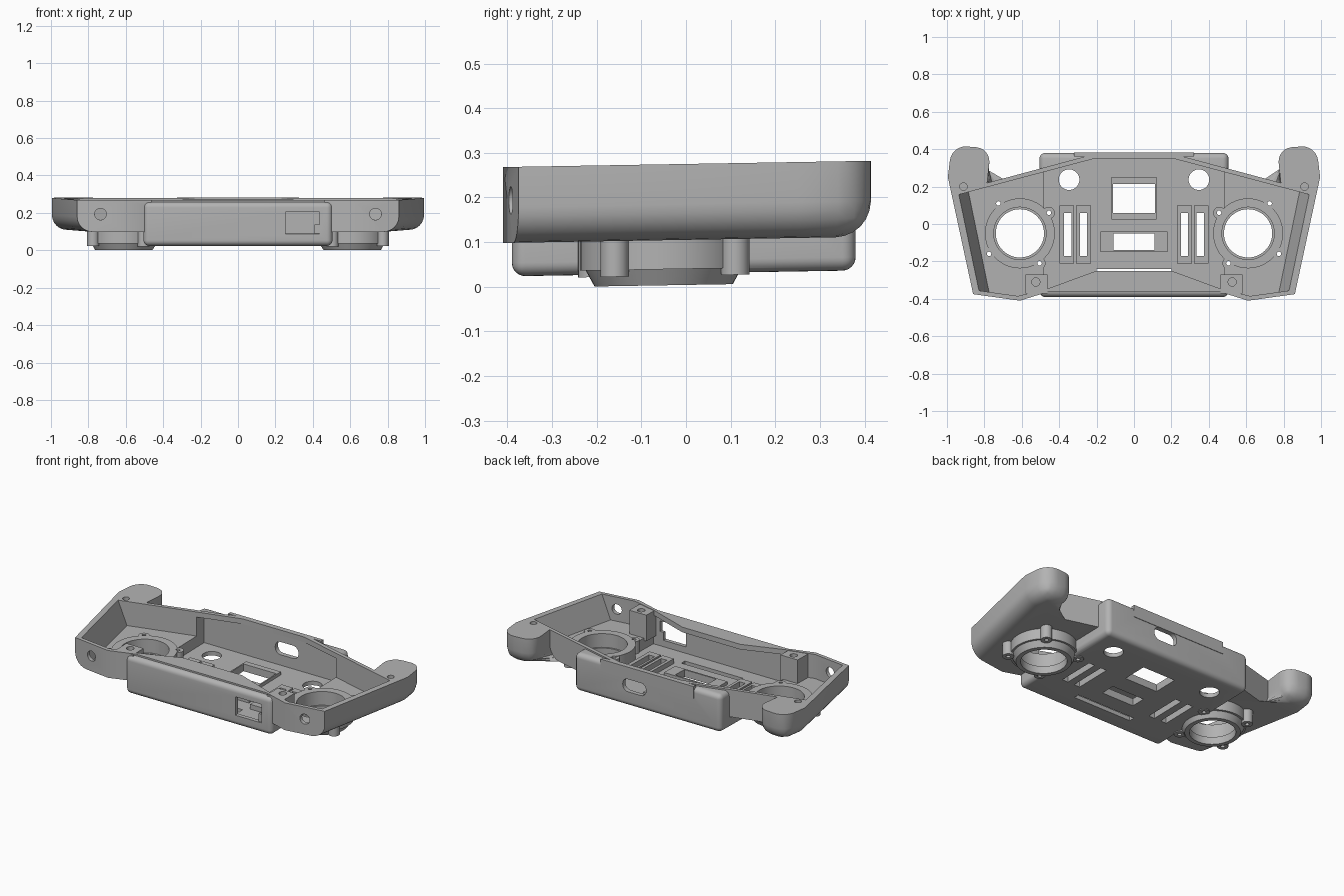
import bpy, bmesh, math
from mathutils import Matrix, Vector

if "Cube" in bpy.data.objects:
    bpy.data.objects.remove(bpy.data.objects["Cube"])

grey = bpy.data.materials.new("plain grey")
grey.use_nodes = True
grey.diffuse_color = (0.45, 0.45, 0.45, 1)
grey.node_tree.nodes["Principled BSDF"].inputs["Base Color"].default_value = grey.diffuse_color


def finish(name, bm):
    bmesh.ops.recalc_face_normals(bm, faces=bm.faces)
    mesh = bpy.data.meshes.new(name)
    bm.to_mesh(mesh)
    bm.free()
    mesh.materials.append(grey)
    ob = bpy.data.objects.new(name, mesh)
    bpy.context.scene.collection.objects.link(ob)
    return ob


def bevel(bm, edges, r, seg=6):
    bmesh.ops.bevel(bm, geom=edges, offset=r, segments=seg, profile=0.5,
                    affect='EDGES', clamp_overlap=True)


def box(name, x0, x1, y0, y1, z0, z1, r=0, along=None):
    """Box by its limits; r rounds all edges, or only those along one axis."""
    bm = bmesh.new()
    size = Vector((x1 - x0, y1 - y0, z1 - z0))
    centre = Vector((x0 + x1, y0 + y1, z0 + z1)) / 2
    bmesh.ops.create_cube(bm, size=1, matrix=Matrix.Translation(centre) @ Matrix.Diagonal(size).to_4x4())
    if r:
        edges = [e for e in bm.edges if along is None
                 or abs((e.verts[0].co - e.verts[1].co)[along]) > 1e-4]
        bevel(bm, edges, r)
    return finish(name, bm)


def cylinder(name, x, y, z0, z1, r0, r1=None, axis='Z', seg=48):
    """Cylinder or cone between z0 and z1; axis Y lays it along y from y to z0 height."""
    bm = bmesh.new()
    bmesh.ops.create_cone(bm, cap_ends=True, segments=seg, radius1=r0,
                          radius2=r1 or r0, depth=z1 - z0)
    if axis == 'Y':
        m = Matrix.Translation((x, y, (z0 + z1) / 2)) @ Matrix.Rotation(math.pi / 2, 4, 'X')
    else:
        m = Matrix.Translation((x, y, (z0 + z1) / 2))
    bmesh.ops.transform(bm, matrix=m, verts=bm.verts)
    return finish(name, bm)


def prism(lower, upper, z0, z1):
    """Symmetric solid between two half outlines."""
    bm = bmesh.new()
    rings = []
    for half, z in ((lower, z0), (upper, z1)):
        pts = half + [(-x, y) for x, y in reversed(half)]
        rings.append([bm.verts.new((x, y, z)) for x, y in pts])
    n = len(rings[0])
    bm.faces.new(rings[0])
    bm.faces.new(rings[1])
    for i in range(n):
        j = (i + 1) % n
        bm.faces.new((rings[0][i], rings[0][j], rings[1][j], rings[1][i]))
    return bm


def combine(target, tool, operation):
    tool.hide_render = True
    mod = target.modifiers.new("join", 'BOOLEAN')
    mod.operation, mod.object, mod.solver = operation, tool, 'EXACT'
    bpy.context.view_layer.objects.active = target
    bpy.ops.object.modifier_apply(modifier=mod.name)
    bpy.data.objects.remove(tool)


def add(tool):
    combine(shell, tool, 'UNION')


def cut(tool):
    combine(shell, tool, 'DIFFERENCE')


# Outer shell with rounded sides and grip horns
outline = [(0.45, -0.36), (0.61, -0.41), (0.86, -0.375), (0.995, 0.25),
           (0.975, 0.42), (0.765, 0.405), (0.785, 0.22), (0.21, 0.375)]
bm = prism(outline, outline, 0.105, 0.275)
rounded = []
for e in bm.edges:
    a, b = (v.co for v in e.verts)
    mid = (a + b) / 2
    upright = abs(a.z - b.z) > 0.1
    if upright and mid.y > 0.4 or not upright and mid.z < 0.15 and abs(mid.x) > 0.76 and mid.y > -0.3:
        rounded.append(e)
bevel(bm, rounded, 0.08)
shell = finish("controller_shell", bm)

# Central housing and rear lip
add(box("housing", -0.505, 0.505, -0.39, 0.38, 0.03, 0.265, 0.03))
add(box("rear_lip", -0.32, 0.32, 0.36, 0.383, 0.2, 0.275))

# Open interior, then the deeper middle bay
rim = [(0.2, -0.25), (0.46, -0.345), (0.62, -0.385), (0.838, -0.355), (0.945, 0.155), (0.21, 0.35)]
floor = rim[:3] + [(0.775, -0.364), (0.885, 0.171), rim[5]]
cut(finish("interior", prism(floor, rim, 0.125, 0.3)))
cut(box("middle_bay", -0.48, 0.48, -0.365, 0.352, 0.055, 0.243))

# Stick wells, lugs and front screw posts
lugs = [(0.775, -0.16), (0.725, 0.11), (0.455, 0.06), (0.505, -0.21)]
for s in (-1, 1):
    add(cylinder("well", s * 0.61, -0.05, 0.04, 0.135, 0.187))
    add(cylinder("well_base", s * 0.61, -0.05, 0.004, 0.05, 0.155, 0.18))
    for x, y in lugs:
        add(cylinder("lug", s * x, y, 0.025, 0.132, 0.032, seg=20))
    xs = sorted((s * 0.462, s * 0.58))
    add(box("post", *xs, -0.372, -0.27, 0.11, 0.272))

# Raised frames around the floor openings
add(box("frame", -0.12, 0.12, 0.025, 0.25, 0.045, 0.075))
add(box("frame", -0.18, 0.18, -0.15, -0.04, 0.045, 0.075))
for s in (-1, 1):
    for c in (0.27, 0.36):
        add(box("frame", s * c - 0.039, s * c + 0.039, -0.21, 0.1, 0.045, 0.085))

# Floor openings
cut(box("hole", -0.112, 0.112, 0.06, 0.215, -0.1, 0.2))
cut(box("hole", -0.11, 0.11, -0.14, -0.05, -0.1, 0.2))
cut(box("hole", -0.2, 0.2, -0.275, -0.24, -0.1, 0.2))
for s in (-1, 1):
    for c in (0.27, 0.355):
        cut(box("slot", s * c - 0.02, s * c + 0.02, -0.17, 0.06, -0.1, 0.2))
    cut(cylinder("round_hole", s * 0.347, 0.237, -0.1, 0.15, 0.055))
    cut(cylinder("stick_hole", s * 0.61, -0.05, -0.1, 0.2, 0.129))
    cut(cylinder("stick_recess", s * 0.61, -0.05, 0.05, 0.2, 0.14))
    for x, y in lugs:
        cut(cylinder("screw_hole", s * x, y, -0.1, 0.2, 0.012, seg=16))
    cut(cylinder("post_hole", s * 0.525, -0.31, 0.18, 0.35, 0.022, seg=24))
    cut(cylinder("horn_hole", s * 0.912, 0.2, 0.22, 0.35, 0.02, seg=24))
    cut(cylinder("front_hole", s * 0.735, -0.395, 0.15, 0.25, 0.031, axis='Y', seg=32))

# Rear connector slot and front card opening with its tab
cut(box("connector", 0.01, 0.17, 0.32, 0.42, 0.12, 0.2, 0.036, along=1))
cut(box("card_opening", 0.255, 0.435, -0.45, -0.34, 0.095, 0.21))
add(box("card_tab", 0.41, 0.44, -0.382, -0.364, 0.09, 0.145))

# Gentle rise toward the back
for v in shell.data.vertices:
    v.co.z += 0.017 * v.co.y

bpy.ops.object.select_all(action='DESELECT')
shell.select_set(True)
bpy.context.view_layer.objects.active = shell
bpy.ops.object.shade_smooth_by_angle(angle=math.radians(30))
